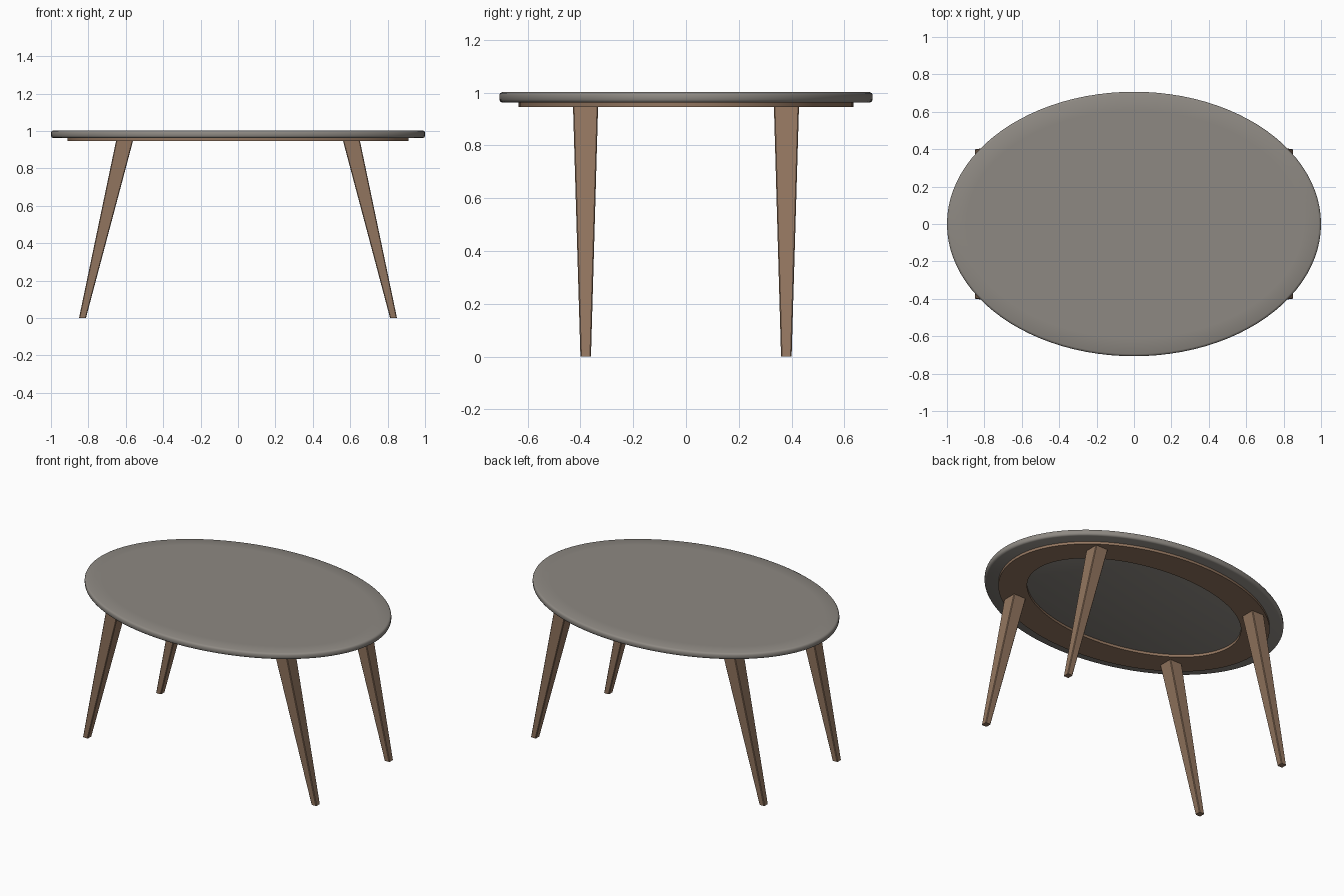
import bpy, bmesh, math

if "Cube" in bpy.data.objects:
    bpy.data.objects.remove(bpy.data.objects["Cube"])

SEG = 96


def material(name, rgb):
    m = bpy.data.materials.new(name)
    m.diffuse_color = (*rgb, 1.0)
    m.use_nodes = True
    m.node_tree.nodes["Principled BSDF"].inputs["Base Color"].default_value = m.diffuse_color
    return m


stone = material("warm grey top", (0.27, 0.25, 0.225))
wood = material("brown wood", (0.29, 0.18, 0.115))


def finish(name, bm, mat, angle=None):
    bmesh.ops.recalc_face_normals(bm, faces=bm.faces)
    mesh = bpy.data.meshes.new(name)
    bm.to_mesh(mesh)
    bm.free()
    mesh.materials.append(mat)
    ob = bpy.data.objects.new(name, mesh)
    bpy.context.collection.objects.link(ob)
    if angle:
        mesh.shade_smooth()
        mesh.set_sharp_from_angle(angle=math.radians(angle))
    return ob


def ellipse_loft(name, profile, mat, closed=False):
    """Join ellipses (half-width x, half-width y, z) into one body."""
    bm = bmesh.new()
    loops = []
    for a, b, z in profile:
        loops.append([bm.verts.new((a * math.cos(2 * math.pi * i / SEG),
                                    b * math.sin(2 * math.pi * i / SEG), z))
                      for i in range(SEG)])
    pairs = list(zip(loops, loops[1:]))
    if closed:
        pairs.append((loops[-1], loops[0]))
    else:
        bm.faces.new(loops[0])
        bm.faces.new(loops[-1])
    for lo, hi in pairs:
        for i in range(SEG):
            j = (i + 1) % SEG
            bm.faces.new((lo[i], lo[j], hi[j], hi[i]))
    return finish(name, bm, mat, 40)


# oval top with a softly rounded rim: (inset from edge, height)
rim = [(0.012, 0.962), (0.004, 0.966), (0.0, 0.974), (0.0, 0.992),
       (0.004, 0.999), (0.012, 1.003), (0.10, 1.003)]
ellipse_loft("table_top", [(1 - d, 0.707 - d, z) for d, z in rim], stone)

# flat oval ring under the top
ellipse_loft("support_ring", [(0.912, 0.634, 0.945), (0.912, 0.634, 0.963),
                              (0.74, 0.455, 0.963), (0.74, 0.455, 0.945)],
             wood, closed=True)


# splayed, tapered square legs with eased edges
def leg(name, sx, sy):
    bm = bmesh.new()
    sections = [((0.813, 0.850), (0.360, 0.400), 0.0),
                ((0.5615, 0.652), (0.333, 0.428), 0.947)]
    rows = []
    for (x0, x1), (y0, y1), z in sections:
        rows.append([bm.verts.new((sx * x, sy * y, z))
                     for x, y in ((x0, y0), (x1, y0), (x1, y1), (x0, y1))])
    bm.faces.new(rows[0])
    bm.faces.new(rows[1])
    for i in range(4):
        j = (i + 1) % 4
        bm.faces.new((rows[0][i], rows[0][j], rows[1][j], rows[1][i]))
    bmesh.ops.recalc_face_normals(bm, faces=bm.faces)
    uprights = [e for e in bm.edges
                if abs(e.verts[0].co.z - e.verts[1].co.z) > 0.5]
    bmesh.ops.bevel(bm, geom=uprights, offset=0.004, segments=1, affect='EDGES')
    finish(name, bm, wood)


for sx, side in ((-1, "left"), (1, "right")):
    for sy, end in ((-1, "front"), (1, "back")):
        leg(f"{end}_{side}_leg", sx, sy)
